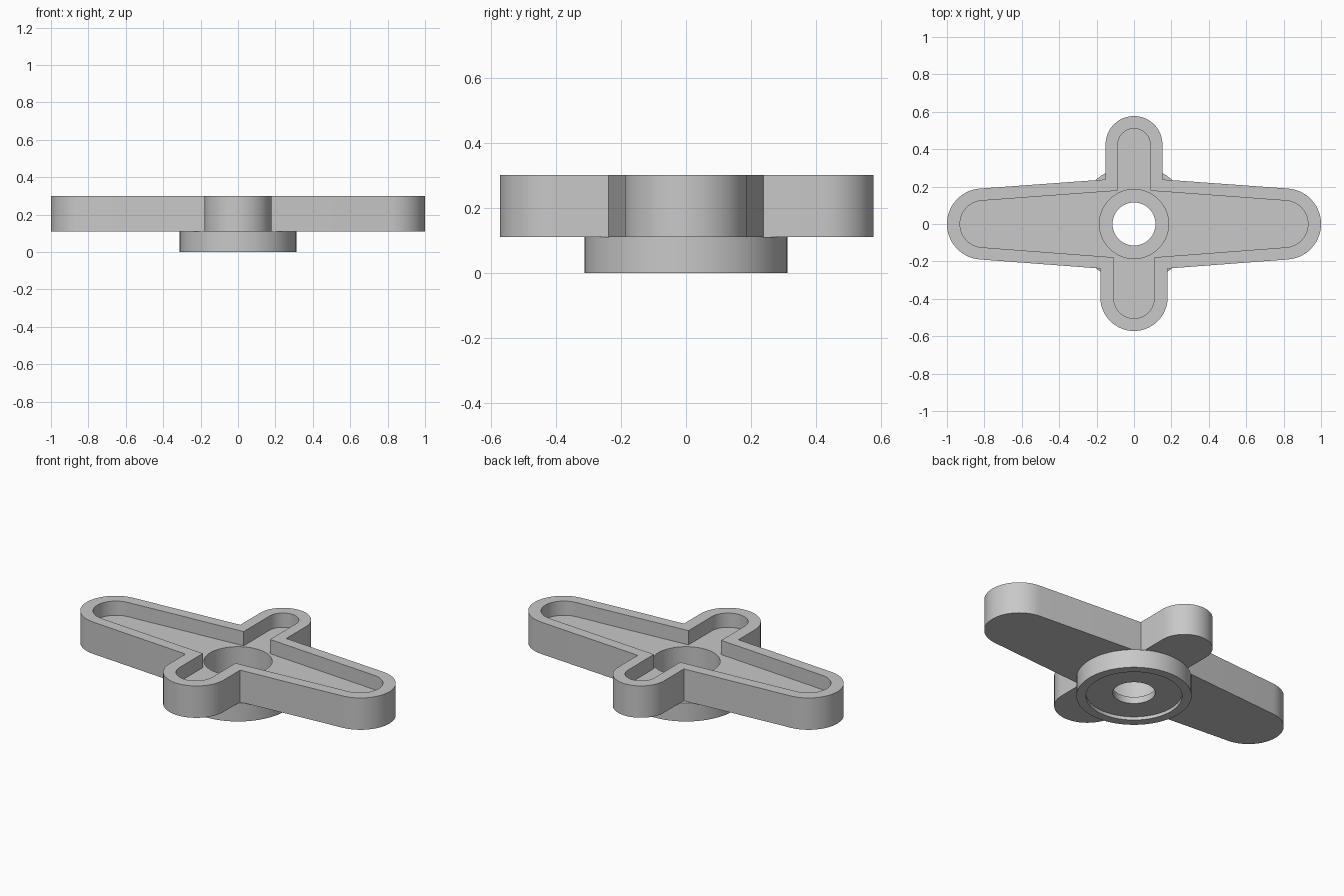
import bpy
import bmesh
from math import cos, sin, pi, radians
from mathutils import Vector, Matrix

cube = bpy.data.objects.get("Cube")
if cube:
    bpy.data.objects.remove(cube, do_unlink=True)

grey = bpy.data.materials.new("light grey plastic")
grey.use_nodes = True
grey.diffuse_color = (0.58, 0.58, 0.58, 1)
grey.node_tree.nodes["Principled BSDF"].inputs["Base Color"].default_value = grey.diffuse_color


def add_object(name, bm):
    bmesh.ops.recalc_face_normals(bm, faces=bm.faces)
    mesh = bpy.data.meshes.new(name)
    bm.to_mesh(mesh)
    bm.free()
    mesh.materials.append(grey)
    obj = bpy.data.objects.new(name, mesh)
    bpy.context.collection.objects.link(obj)
    return obj


def arc(cx, cy, r, start, steps=28, sweep=180):
    return [(cx + r * cos(radians(start + sweep * i / steps)),
             cy + r * sin(radians(start + sweep * i / steps))) for i in range(steps + 1)]


def cross_outline(tip, side, back, front):
    """Counter-clockwise cross: tip = (centre, radius), side = shoulder y,
    back and front = (half width, arc centre distance)."""
    cx, r = tip
    lean = 4  # the long arms taper by this angle
    bw, by = back
    fw, fy = front
    pts = arc(cx, 0, r, lean - 90, sweep=180 - 2 * lean)
    pts += [(bw, side)] + arc(0, by, bw, 0) + [(-bw, side)]
    pts += arc(-cx, 0, r, 90 + lean, sweep=180 - 2 * lean)
    pts += [(-fw, -side)] + arc(0, -fy, fw, 180) + [(fw, -side)]
    return pts


def prism(name, pts, z0, z1):
    bm = bmesh.new()
    face = bm.faces.new([bm.verts.new((x, y, z0)) for x, y in pts])
    ext = bmesh.ops.extrude_face_region(bm, geom=[face])
    verts = [v for v in ext["geom"] if isinstance(v, bmesh.types.BMVert)]
    bmesh.ops.translate(bm, verts=verts, vec=(0, 0, z1 - z0))
    return add_object(name, bm)


def cut(target, cutter):
    mod = target.modifiers.new("cut", "BOOLEAN")
    mod.operation = "DIFFERENCE"
    mod.solver = "EXACT"
    mod.object = cutter
    graph = bpy.context.evaluated_depsgraph_get()
    mesh = bpy.data.meshes.new_from_object(target.evaluated_get(graph))
    target.modifiers.clear()
    target.data = mesh
    bpy.data.objects.remove(cutter, do_unlink=True)


def lathe(name, profile, steps=72):
    bm = bmesh.new()
    rings = [[bm.verts.new((r * cos(2 * pi * i / steps), r * sin(2 * pi * i / steps), z))
              for i in range(steps)] for r, z in profile]
    for a, b in zip(rings, rings[1:] + rings[:1]):
        for i in range(steps):
            j = (i + 1) % steps
            bm.faces.new((a[i], a[j], b[j], b[i]))
    return add_object(name, bm)


# Four-armed plate with a raised rim around a sunken floor
plate = prism("arm_plate", cross_outline((0.81, 0.19), 0.238, (0.152, 0.425), (0.18, 0.392)), 0.11, 0.30)
cut(plate, prism("pocket", cross_outline((0.805, 0.125), 0.178, (0.087, 0.423), (0.108, 0.397)), 0.215, 0.40))
cut(plate, prism("screw_well", arc(0, 0, 0.185, 0, 72, 360)[:-1], 0.0, 0.40))

# Hub collar below: recessed underside, thin web with a through hole
hub = lathe("hub_collar", [(0.115, 0.02), (0.26, 0.02), (0.26, 0), (0.312, 0),
                           (0.312, 0.11), (0.185, 0.11), (0.185, 0.06), (0.115, 0.06)])

# Smooth the round walls, keep the edges crisp
bpy.ops.object.select_all(action="DESELECT")
for obj in (plate, hub):
    obj.select_set(True)
    bpy.context.view_layer.objects.active = obj
bpy.ops.object.shade_smooth_by_angle(angle=radians(30))
